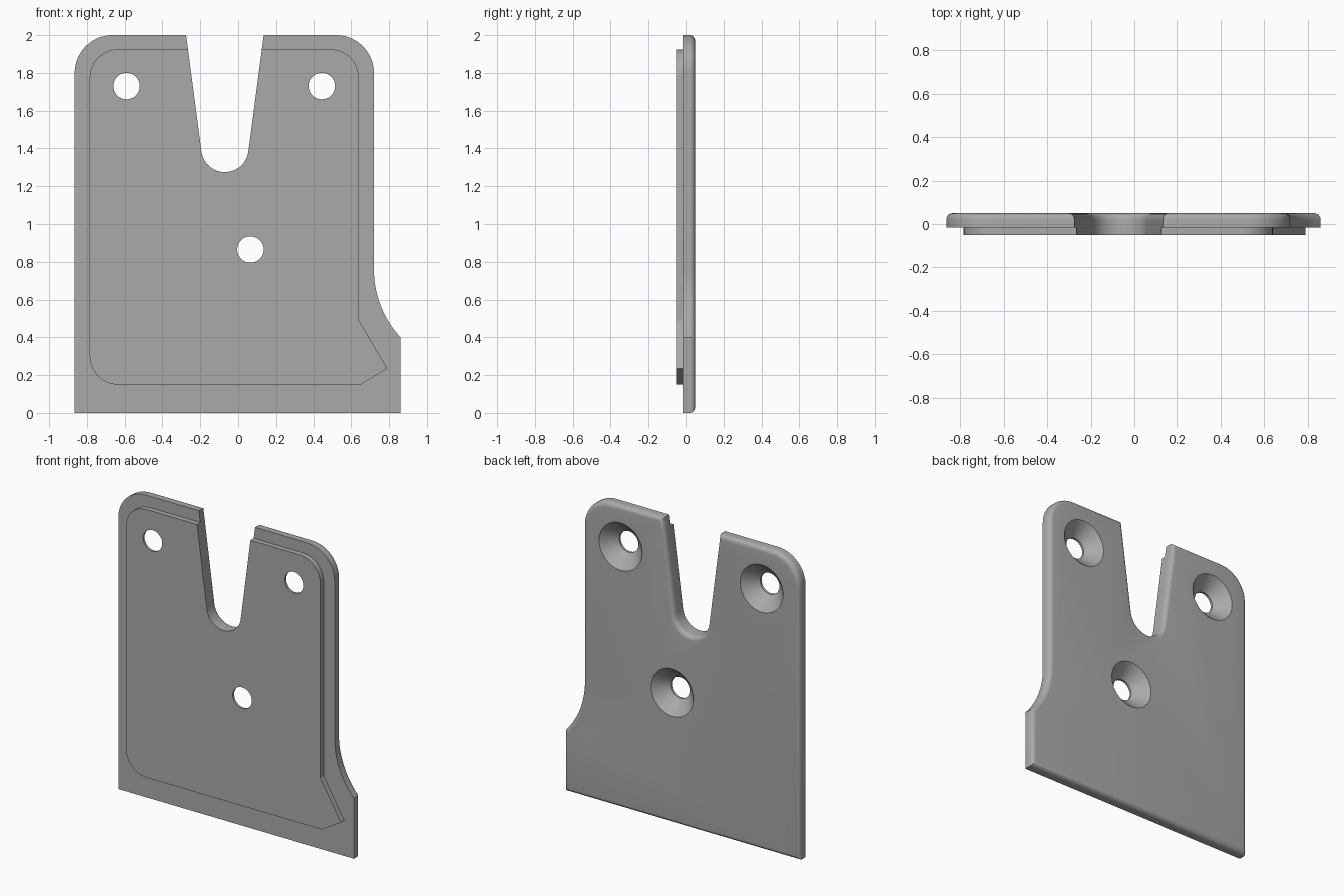
import bpy, bmesh, math
from mathutils import Vector

if "Cube" in bpy.data.objects:
    bpy.data.objects.remove(bpy.data.objects["Cube"])

FRONT, STEP, BACK, FILLET = -0.05, -0.016, 0.05, 0.03


def arc(cx, cz, r, a0, a1, n):
    """Points on an arc in the x-z plane, angles in degrees."""
    return [(cx + r * math.cos(math.radians(a0 + (a1 - a0) * i / n)),
             cz + r * math.sin(math.radians(a0 + (a1 - a0) * i / n))) for i in range(n + 1)]


def offset(pts, d):
    """Shrink a clockwise loop by d with mitred corners."""
    out = []
    for i, p in enumerate(pts):
        p, a, b = Vector(p), Vector(pts[i - 1]), Vector(pts[(i + 1) % len(pts)])
        e1, e2 = (p - a).normalized(), (b - p).normalized()
        n1, n2 = Vector((e1.y, -e1.x)), Vector((e2.y, -e2.x))
        m = (n1 + n2) / (1 + n1.dot(n2))
        out.append(tuple(p + m * d))
    return out


# Outlines, all clockwise seen from the front
R = 0.533
sweep = math.degrees(math.asin(0.36 / R))
outer = ([(0.135, 2.0)] + arc(0.52, 1.8, 0.2, 90, 0, 14)
         + arc(0.72 + R, 0.76, R, 180, 180 + sweep, 12)
         + [(0.86, 0.0), (-0.865, 0.0)] + arc(-0.665, 1.8, 0.2, 180, 90, 14) + [(-0.275, 2.0)])
slot = [(-0.265, 1.925)] + arc(-0.07, 1.4, 0.125, 187.8, 352.2, 20) + [(0.125, 1.925)]
raised = (arc(0.49, 1.775, 0.15, 90, 0, 12) + [(0.64, 0.49), (0.79, 0.235), (0.65, 0.15)]
          + arc(-0.635, 0.30, 0.15, 270, 180, 12) + arc(-0.635, 1.775, 0.15, 180, 90, 12))

bm = bmesh.new()


def ring(pts, y):
    return [bm.verts.new((x, y, z)) for x, z in pts]


def bridge(a, b):
    for i in range(len(a)):
        j = (i + 1) % len(a)
        bm.faces.new((a[i], a[j], b[j], b[i]))


# Raised front panel
front = ring(raised + slot, FRONT)
step_raised = ring(raised + slot, STEP)
bm.faces.new(front)
bridge(front, step_raised)
# Step face around the panel, sharing the slot edge
nb = len(raised)
step_slot = step_raised[nb:]
step_outer = ring(outer, STEP)
bm.faces.new(step_outer + [step_slot[0]] + step_raised[:nb][::-1] + [step_slot[-1]])
# Plate side and rounded back edge
prev, loop = step_outer + step_slot, outer + slot
for k in range(7):
    t = math.radians(15 * k)
    cur = ring(offset(loop, FILLET * (1 - math.cos(t))), BACK - FILLET + FILLET * math.sin(t))
    bridge(prev, cur)
    prev = cur
bm.faces.new(prev)
bmesh.ops.recalc_face_normals(bm, faces=bm.faces)
mesh = bpy.data.meshes.new("mounting_plate")
bm.to_mesh(mesh)
bm.free()
plate = bpy.data.objects.new("mounting_plate", mesh)
bpy.context.collection.objects.link(plate)

grey = bpy.data.materials.new("plain grey")
grey.diffuse_color = (0.4, 0.4, 0.4, 1)
grey.use_nodes = True
grey.node_tree.nodes["Principled BSDF"].inputs["Base Color"].default_value = grey.diffuse_color
mesh.materials.append(grey)

# Countersunk screw holes: straight bore opening into a cone at the back
profile = [(0.07, -0.1), (0.07, -0.035), (0.157, BACK), (0.157, 0.1)]
N = 40
bm = bmesh.new()
for cx, cz in [(-0.59, 1.73), (0.445, 1.73), (0.065, 0.865)]:
    rings = [ring([(cx + r * math.cos(math.tau * i / N), cz + r * math.sin(math.tau * i / N))
                   for i in range(N)], y) for r, y in profile]
    for a, b in zip(rings, rings[1:]):
        bridge(a, b)
    bm.faces.new(rings[0])
    bm.faces.new(rings[-1])
bmesh.ops.recalc_face_normals(bm, faces=bm.faces)
cut_mesh = bpy.data.meshes.new("hole_cutter")
bm.to_mesh(cut_mesh)
bm.free()
cut_mesh.materials.append(grey)
cutter = bpy.data.objects.new("hole_cutter", cut_mesh)
bpy.context.collection.objects.link(cutter)

mod = plate.modifiers.new("screw_holes", 'BOOLEAN')
mod.operation, mod.solver, mod.object = 'DIFFERENCE', 'EXACT', cutter
bpy.context.view_layer.objects.active = plate
plate.select_set(True)
bpy.ops.object.modifier_apply(modifier=mod.name)
bpy.data.objects.remove(cutter)
bpy.ops.object.shade_smooth_by_angle(angle=math.radians(30))
